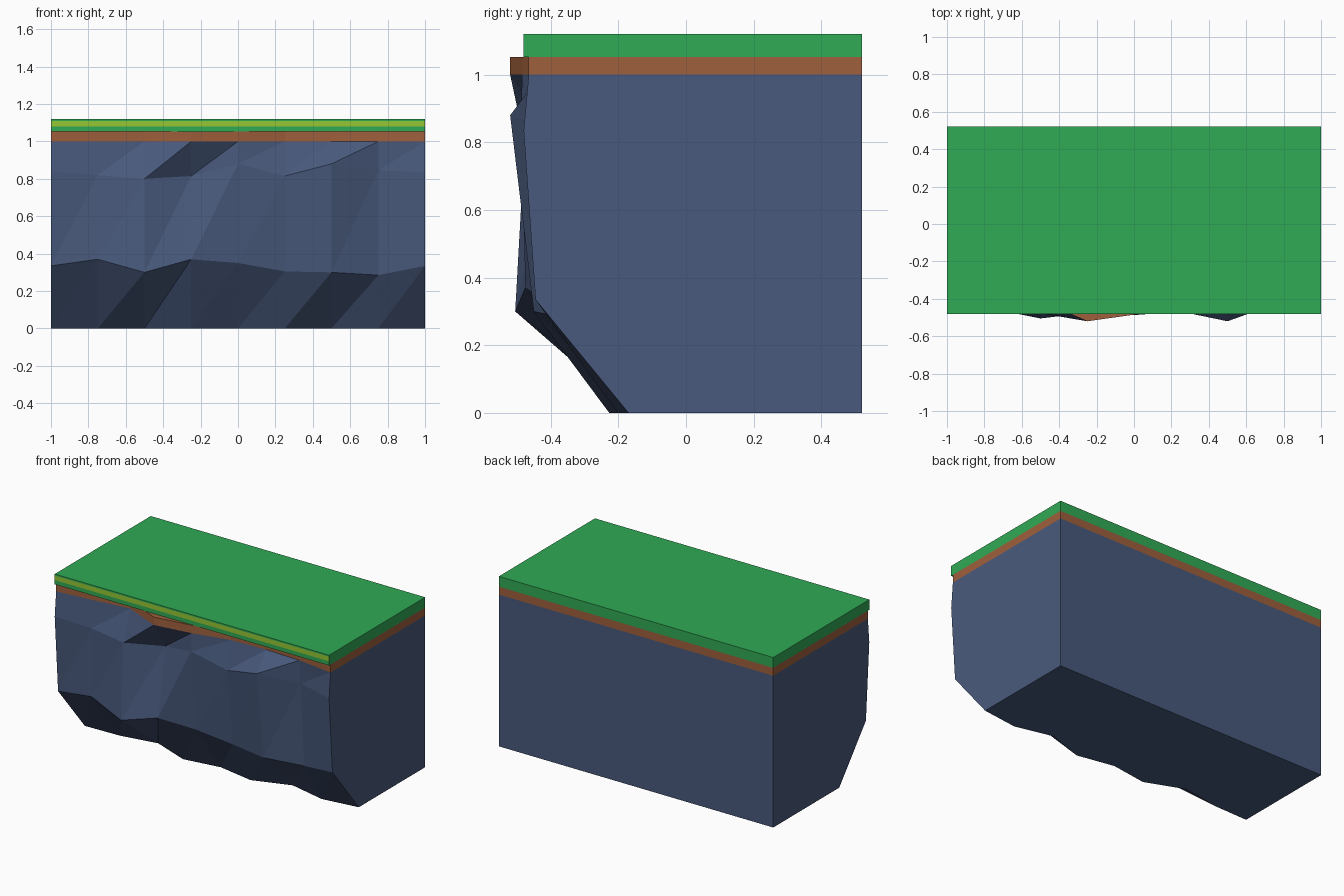
import bpy, bmesh
from mathutils import Vector

if "Cube" in bpy.data.objects:
    bpy.data.objects.remove(bpy.data.objects["Cube"])


def material(name, rgb):
    m = bpy.data.materials.new(name)
    m.diffuse_color = (*rgb, 1)
    m.use_nodes = True
    m.node_tree.nodes["Principled BSDF"].inputs["Base Color"].default_value = m.diffuse_color
    return m


rock = material("slate blue rock", (0.066, 0.102, 0.205))
dirt = material("brown dirt", (0.345, 0.115, 0.045))
green = material("grass green", (0.030, 0.405, 0.090))
lime = material("lime stripe", (0.30, 0.57, 0.033))


def finish(bm, name, mats):
    bmesh.ops.recalc_face_normals(bm, faces=bm.faces)
    me = bpy.data.meshes.new(name)
    bm.to_mesh(me)
    bm.free()
    for m in mats:
        me.materials.append(m)
    ob = bpy.data.objects.new(name, me)
    bpy.context.collection.objects.link(ob)
    return ob


BACK, DIRT_Z, TOP = 0.52, 1.052, 1.12

# Cliff front: nine columns from left to right, depth and height of each ledge
foot_y = (-.167, -.16, -.117, -.216, -.18, -.227, -.143, -.202, -.17)
low_y = (-.445, -.455, -.505, -.475, -.443, -.41, -.45, -.38, -.445)
low_z = (.335, .37, .30, .37, .35, .305, .30, .285, .335)
high_y = (-.48, -.455, -.477, -.40, -.487, -.468, -.52, -.42, -.48)
high_z = (.84, .82, .80, .815, .88, .815, .88, .845, .835)
rim_y = (-.465, -.44, -.41, -.52, -.485, -.43, -.42, -.43, -.465)

# Cliff body: loft the column profiles, with a dirt band along the rim
bm = bmesh.new()
columns = []
for i in range(9):
    x = -1 + i * 0.25
    ring = [(foot_y[i], 0), (low_y[i], low_z[i]), (high_y[i], high_z[i]),
            (rim_y[i], 1), (rim_y[i], DIRT_Z),
            (BACK, DIRT_Z), (BACK, 1), (BACK, 0)]
    columns.append([bm.verts.new((x, y, z)) for y, z in ring])

for a, b in zip(columns, columns[1:]):
    for k in range(8):
        n = (k + 1) % 8
        if k < 3:  # faceted rock, split along the rising diagonal
            bm.faces.new((a[k], b[k], b[n]))
            bm.faces.new((a[k], b[n], a[n]))
        else:
            bm.faces.new((a[k], b[k], b[n], a[n]))
for c in (columns[0], columns[-1]):  # end caps
    bm.faces.new([c[k] for k in (0, 1, 2, 3, 6, 7)])
    bm.faces.new([c[k] for k in (3, 4, 5, 6)])
for f in bm.faces:
    f.material_index = int(min(v.co.z for v in f.verts) > 0.99)
finish(bm, "cliff_body", [rock, dirt])

# Grass slab with a lime stripe cut into its front face
bm = bmesh.new()
bmesh.ops.create_cube(bm, size=1)
for v in bm.verts:
    v.co = Vector((v.co.x * 2, v.co.y + 0.02,
                   TOP if v.co.z > 0 else DIRT_Z))
for z in (1.08, 1.11):
    bmesh.ops.bisect_plane(bm, geom=bm.verts[:] + bm.edges[:] + bm.faces[:],
                           plane_co=(0, 0, z), plane_no=(0, 0, 1))
bm.normal_update()
for f in bm.faces:
    c = f.calc_center_median()
    f.material_index = int(f.normal.y < -0.9 and 1.08 < c.z < 1.11)
finish(bm, "grass_slab", [green, lime])
